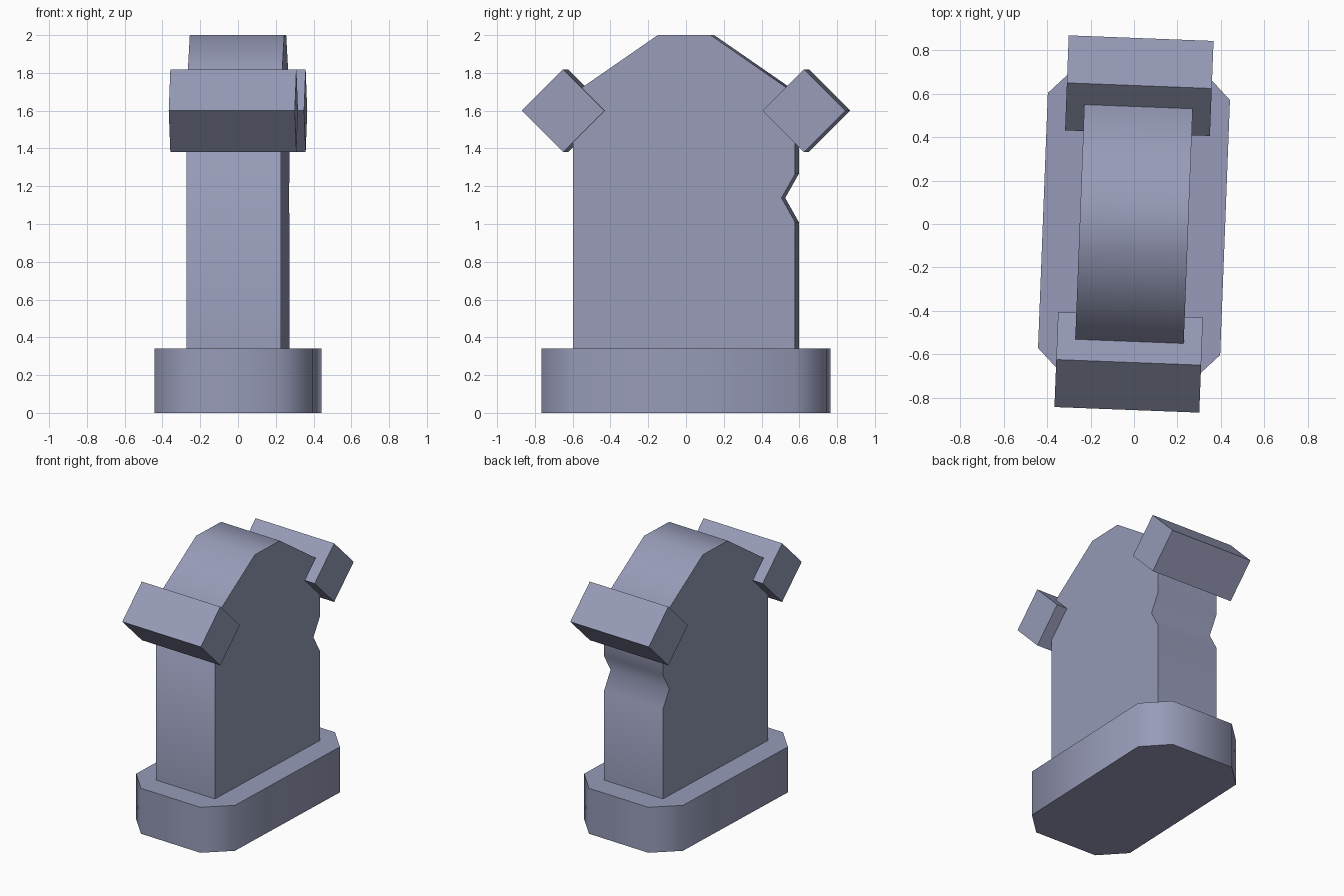
import bpy, bmesh, math
from mathutils import Matrix

if "Cube" in bpy.data.objects:
    bpy.data.objects.remove(bpy.data.objects["Cube"])

TURN = Matrix.Rotation(math.radians(-2.2), 4, 'Z')  # whole model sits slightly turned

mat = bpy.data.materials.new("blue_grey")
mat.diffuse_color = (0.31, 0.33, 0.48, 1)
mat.use_nodes = True
mat.node_tree.nodes["Principled BSDF"].inputs["Base Color"].default_value = mat.diffuse_color


def prism(name, points, direction, smooth_angle=None):
    """Extrude a closed outline of 3D points along a direction."""
    bm = bmesh.new()
    face = bm.faces.new([bm.verts.new(p) for p in points])
    ext = bmesh.ops.extrude_face_region(bm, geom=[face])
    moved = [v for v in ext["geom"] if isinstance(v, bmesh.types.BMVert)]
    bmesh.ops.translate(bm, verts=moved, vec=direction)
    bmesh.ops.recalc_face_normals(bm, faces=bm.faces[:])
    bm.transform(TURN)
    mesh = bpy.data.meshes.new(name)
    bm.to_mesh(mesh)
    bm.free()
    mesh.materials.append(mat)
    obj = bpy.data.objects.new(name, mesh)
    bpy.context.collection.objects.link(obj)
    if smooth_angle:
        bpy.ops.object.select_all(action='DESELECT')
        obj.select_set(True)
        bpy.context.view_layer.objects.active = obj
        bpy.ops.object.shade_smooth_by_angle(angle=math.radians(smooth_angle))
    return obj


def side_profile(name, yz, half_width, smooth_angle=None):
    return prism(name, [(-half_width, y, z) for y, z in yz],
                 (2 * half_width, 0, 0), smooth_angle)


# Base plinth: rectangle with chamfered corners
HX, HY, C = 0.42, 0.755, 0.167
outline = [(HX, -HY + C), (HX, HY - C), (HX - C, HY), (-HX + C, HY),
           (-HX, HY - C), (-HX, -HY + C), (-HX + C, -HY), (HX - C, -HY)]
prism("base", [(x, y, 0) for x, y in outline], (0, 0, 0.34), 65)

# Upright body: sloped shoulders and a notch in the back wall
body = [(-0.588, 0.3), (0.588, 0.3), (0.588, 1.01), (0.516, 1.138),
        (0.588, 1.265), (0.588, 1.69), (0.14, 2.0), (-0.14, 2.0), (-0.588, 1.69)]
side_profile("body", body, 0.25, 65)

# Square cross bars standing on edge at the front and back shoulders
R = 0.219
for name, y in (("front_bar", -0.638), ("back_bar", 0.638)):
    side_profile(name, [(y - R, 1.6), (y, 1.6 - R), (y + R, 1.6), (y, 1.6 + R)], 0.334)
